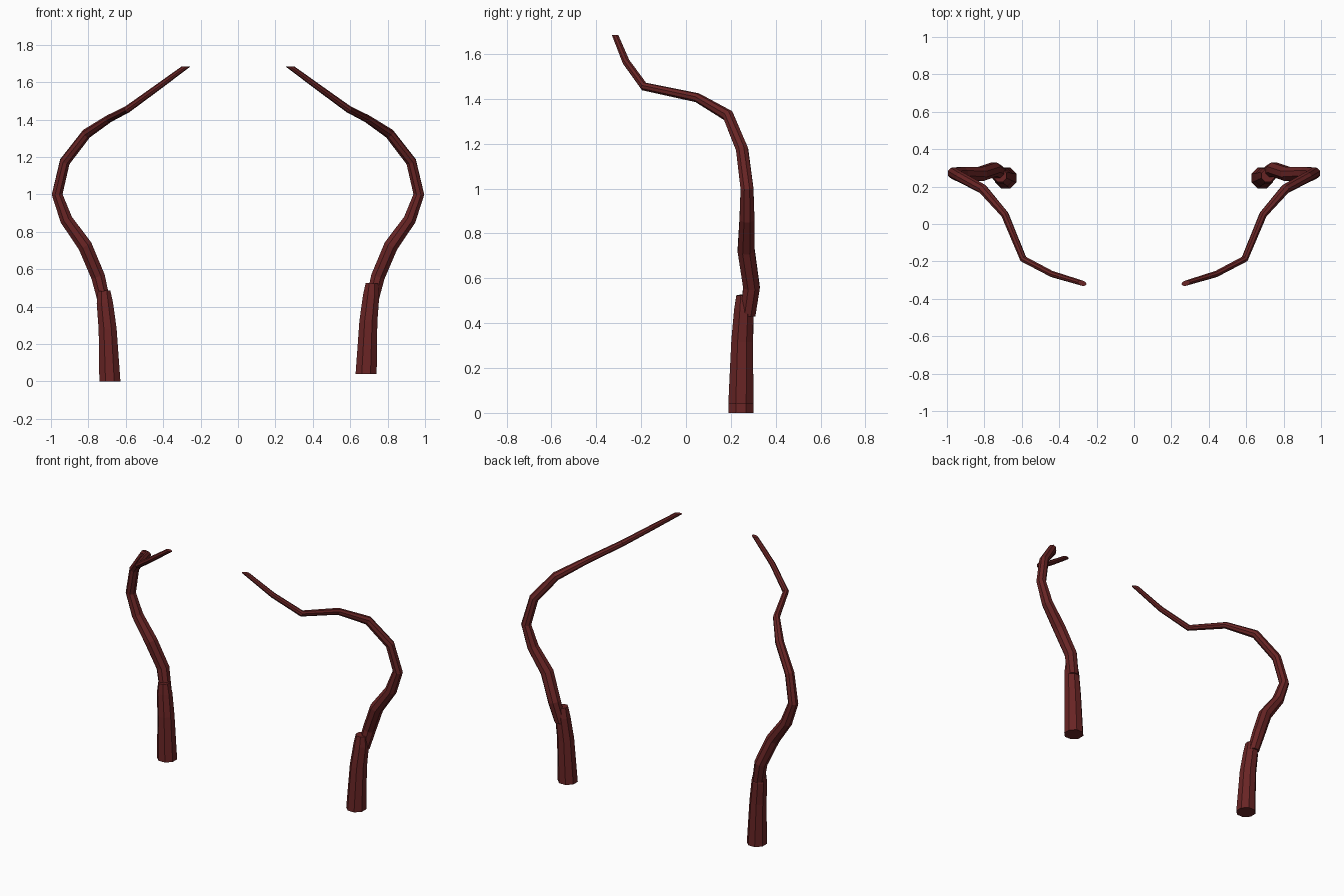
import bpy, bmesh, math
from mathutils import Vector

if "Cube" in bpy.data.objects:
    bpy.data.objects.remove(bpy.data.objects["Cube"], do_unlink=True)

SIDES = 8

maroon = bpy.data.materials.new("dark maroon")
maroon.use_nodes = True
colour = (0.14, 0.018, 0.018, 1)
maroon.diffuse_color = colour
maroon.node_tree.nodes["Principled BSDF"].inputs["Base Color"].default_value = colour


def tube(name, path, side, drop=0.0, cut_top=None):
    """Faceted tapering tube through (x, y, z, radius) points."""
    pts = [Vector((x * side, y, z - drop)) for x, y, z, r in path]
    radii = [p[3] for p in path]
    dirs = [(b - a).normalized() for a, b in zip(pts, pts[1:])]
    tangents = [dirs[0]] + [(a + b).normalized() for a, b in zip(dirs, dirs[1:])] + [dirs[-1]]
    tangents[0] = Vector((0, 0, 1))
    bm = bmesh.new()
    rings = []
    across = Vector((side, 0, 0))
    for p, r, t in zip(pts, radii, tangents):
        across = (across - t * across.dot(t)).normalized()
        other = t.cross(across)
        ring = []
        for i in range(SIDES):
            a = math.tau * (i + 0.5) / SIDES
            ring.append(bm.verts.new(p + r * (math.cos(a) * across + math.sin(a) * other)))
        rings.append(ring)
    for low, high in zip(rings, rings[1:]):
        for i in range(SIDES):
            j = (i + 1) % SIDES
            bm.faces.new((low[i], low[j], high[j], high[i]))
    bm.faces.new(rings[0][::-1])
    bm.faces.new(rings[-1])
    # level slice that leaves a slanted tip
    if cut_top:
        cut = bmesh.ops.bisect_plane(bm, geom=bm.verts[:] + bm.edges[:] + bm.faces[:],
                                     plane_co=(0, 0, cut_top), plane_no=(0, 0, 1),
                                     clear_outer=True)
        edges = [e for e in cut["geom_cut"] if isinstance(e, bmesh.types.BMEdge)]
        bmesh.ops.contextual_create(bm, geom=edges)
    bmesh.ops.recalc_face_normals(bm, faces=bm.faces[:])
    mesh = bpy.data.meshes.new(name)
    bm.to_mesh(mesh)
    bm.free()
    mesh.materials.append(maroon)
    bpy.context.collection.objects.link(bpy.data.objects.new(name, mesh))


# thick straight base
base = [
    (0.685, 0.245, 0.04, 0.061),
    (0.697, 0.25, 0.32, 0.052),
    (0.712, 0.258, 0.46, 0.047),
    (0.716, 0.258, 0.525, 0.036),
]

# thin curving arm that sweeps out, then in and forward
arm = [
    (0.717, 0.275, 0.43, 0.037),
    (0.748, 0.292, 0.56, 0.040),
    (0.818, 0.268, 0.725, 0.041),
    (0.918, 0.272, 0.865, 0.036),
    (0.967, 0.272, 1.0, 0.031),
    (0.926, 0.25, 1.175, 0.029),
    (0.81, 0.188, 1.325, 0.027),
    (0.69, 0.05, 1.405, 0.021),
    (0.592, -0.187, 1.455, 0.019),
    (0.44, -0.267, 1.565, 0.017),
    (0.215, -0.335, 1.73, 0.013),
]

for label, side, drop in (("left", 1, 0.0), ("right", -1, 0.04)):
    tube(label + "_base", base, side, drop)
    tube(label + "_arm", arm, side, cut_top=1.685)
